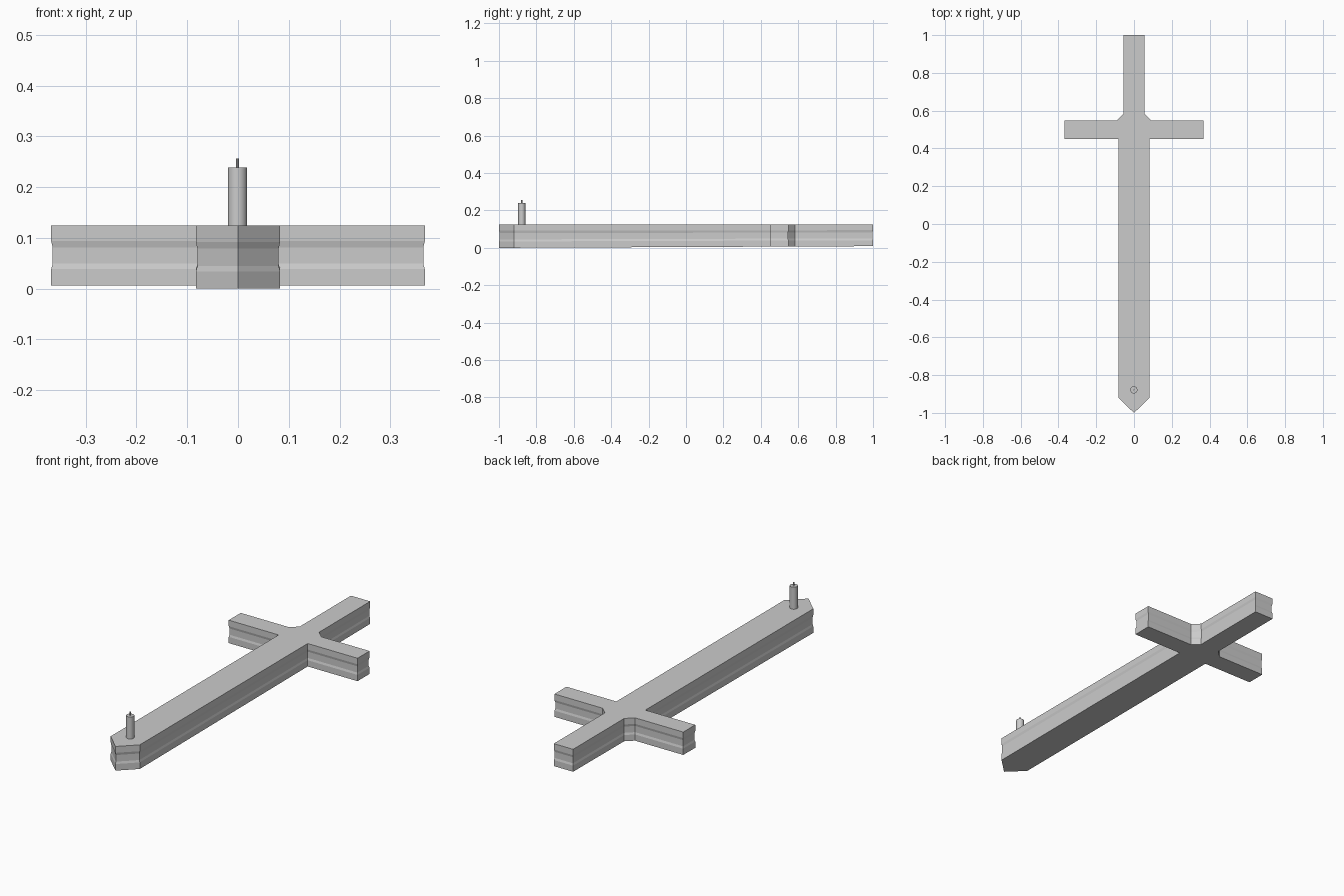
import bpy, bmesh
from mathutils import Vector

if "Cube" in bpy.data.objects:
    bpy.data.objects.remove(bpy.data.objects["Cube"])

# right half of the cross-shaped plan, from the pointed end to the square end
HALF = [(0.083, -0.92), (0.083, 0.45), (0.368, 0.45), (0.368, 0.548),
        (0.092, 0.548), (0.055, 0.583), (0.055, 1.0)]
PLAN = [(0, -1.0)] + HALF + [(-x, y) for x, y in reversed(HALF)]
# wall section: height and inset, with a shallow groove round the middle
WALL = [(0.0, 0), (0.034, 0), (0.045, 0.003), (0.079, 0.003), (0.092, 0), (0.125, 0)]


def inset(points, d):
    out = []
    for i, p in enumerate(points):
        p = Vector(p)
        a = (p - Vector(points[i - 1])).normalized()
        b = (Vector(points[(i + 1) % len(points)]) - p).normalized()
        na, nb = Vector((-a.y, a.x)), Vector((-b.y, b.x))
        out.append(p + (na + nb) * d / (1 + na.dot(nb)))
    return out


def finish(name, bm):
    bmesh.ops.recalc_face_normals(bm, faces=bm.faces[:])
    mesh = bpy.data.meshes.new(name)
    bm.to_mesh(mesh)
    bm.free()
    obj = bpy.data.objects.new(name, mesh)
    bpy.context.collection.objects.link(obj)
    return obj


# grooved body, its underside rising slightly toward the back
bm = bmesh.new()
rings = []
for z, d in WALL:
    rise = 0.0045 * (1 - z / 0.125)
    rings.append([bm.verts.new((p.x, p.y, z + rise * (p.y + 1))) for p in inset(PLAN, d)])
n = len(PLAN)
for lo, hi in zip(rings, rings[1:]):
    for i in range(n):
        j = (i + 1) % n
        bm.faces.new((lo[i], lo[j], hi[j], hi[i]))
bm.faces.new(rings[0][::-1])
bm.faces.new(rings[-1])
finish("cross_body", bm)


def post(name, radius, z0, z1, sides):
    bpy.ops.mesh.primitive_cylinder_add(vertices=sides, radius=radius, depth=z1 - z0,
                                        location=(-0.001, -0.878, (z0 + z1) / 2))
    bpy.context.object.name = name
    bpy.ops.object.shade_smooth_by_angle()


# upright post and its thin tip
post("post", 0.019, 0.12, 0.239, 24)
post("post_tip", 0.003, 0.235, 0.257, 10)
